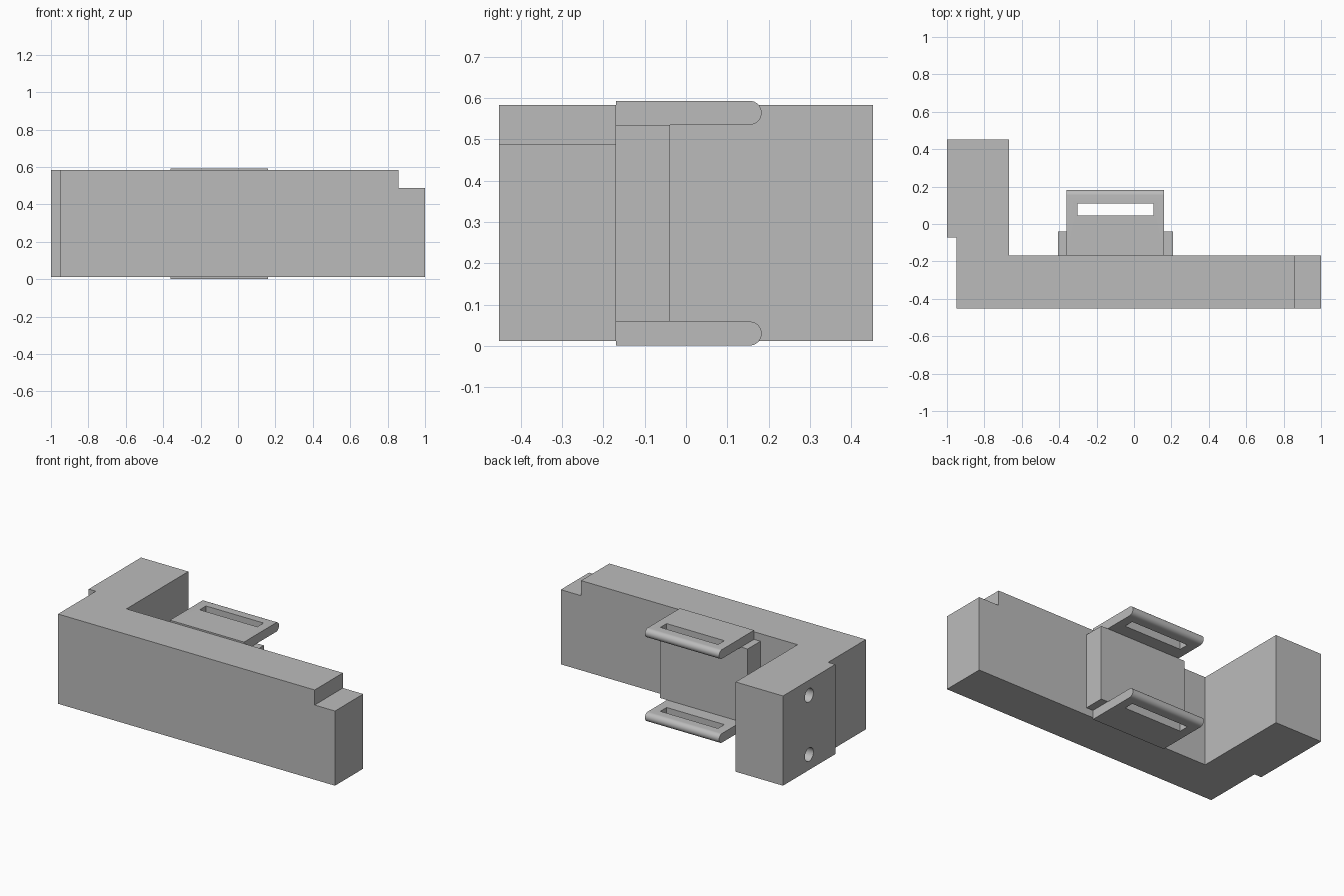
import bpy
import bmesh
from math import sin, cos, pi, radians
from mathutils import Matrix, Vector

default = bpy.data.objects.get("Cube")
if default:
    bpy.data.objects.remove(default, do_unlink=True)

grey = bpy.data.materials.new("plain grey")
grey.use_nodes = True
colour = (0.5, 0.5, 0.5, 1)
grey.diffuse_color = colour
grey.node_tree.nodes["Principled BSDF"].inputs["Base Color"].default_value = colour


def finish(name, bm):
    bmesh.ops.recalc_face_normals(bm, faces=bm.faces)
    mesh = bpy.data.meshes.new(name)
    bm.to_mesh(mesh)
    bm.free()
    mesh.materials.append(grey)
    obj = bpy.data.objects.new(name, mesh)
    bpy.context.collection.objects.link(obj)
    return obj


def prism(name, points, direction):
    """Extrude a closed outline along a direction."""
    bm = bmesh.new()
    face = bm.faces.new([bm.verts.new(p) for p in points])
    new = bmesh.ops.extrude_face_region(bm, geom=[face])["geom"]
    verts = [g for g in new if isinstance(g, bmesh.types.BMVert)]
    bmesh.ops.translate(bm, verts=verts, vec=Vector(direction))
    return finish(name, bm)


def box(name, x, y, z):
    outline = [(x[0], y[0], z[0]), (x[1], y[0], z[0]),
               (x[1], y[1], z[0]), (x[0], y[1], z[0])]
    return prism(name, outline, (0, 0, z[1] - z[0]))


def cut(obj, cutter):
    cutter.hide_render = True
    mod = obj.modifiers.new("cut", "BOOLEAN")
    mod.operation = "DIFFERENCE"
    mod.solver = "EXACT"
    mod.object = cutter
    bpy.context.view_layer.objects.active = obj
    bpy.ops.object.modifier_apply(modifier=mod.name)
    bpy.data.objects.remove(cutter, do_unlink=True)


def smooth(obj):
    bpy.ops.object.select_all(action="DESELECT")
    obj.select_set(True)
    bpy.context.view_layer.objects.active = obj
    bpy.ops.object.shade_smooth_by_angle(angle=radians(30))


# L-shaped body with a small step on the outside of the arm
bottom, top = 0.012, 0.583
outline = [(-0.95, -0.453), (1, -0.453), (1, -0.169), (-0.667, -0.169),
           (-0.667, 0.453), (-1, 0.453), (-1, -0.073), (-0.95, -0.073)]
body = prism("body", [(x, y, bottom) for x, y in outline], (0, 0, top - bottom))

# Notch in the top of the free end
cut(body, box("notch_cutter", (0.857, 1.1), (-0.6, 0), (0.487, 0.7)))

# Two blind holes in the outer face of the arm
for z in (0.11, 0.487):
    bm = bmesh.new()
    place = Matrix.Translation((-1, 0.19, z)) @ Matrix.Rotation(pi / 2, 4, "Y")
    bmesh.ops.create_cone(bm, cap_ends=True, segments=32, radius1=0.043,
                          radius2=0.043, depth=0.4, matrix=place)
    cut(body, finish("hole_cutter", bm))
smooth(body)

# Block behind the body, held between the two plates
low, high, thick = 0.059, 0.535, 0.058
box("back_block", (-0.406, 0.209), (-0.169, -0.039), (low, high))

# Slotted plates with a rounded rear edge
for name, z in (("lower_plate", low - thick), ("upper_plate", high)):
    r = thick / 2
    profile = [(-0.361, -0.169, z)]
    for i in range(17):
        a = -pi / 2 + pi * i / 16
        profile.append((-0.361, 0.183 - r + r * cos(a), z + r + r * sin(a)))
    profile.append((-0.361, -0.169, z + thick))
    plate = prism(name, profile, (0.522, 0, 0))
    cut(plate, box("slot_cutter", (-0.302, 0.104), (0.046, 0.109),
                   (z - 0.1, z + thick + 0.1)))
    smooth(plate)
